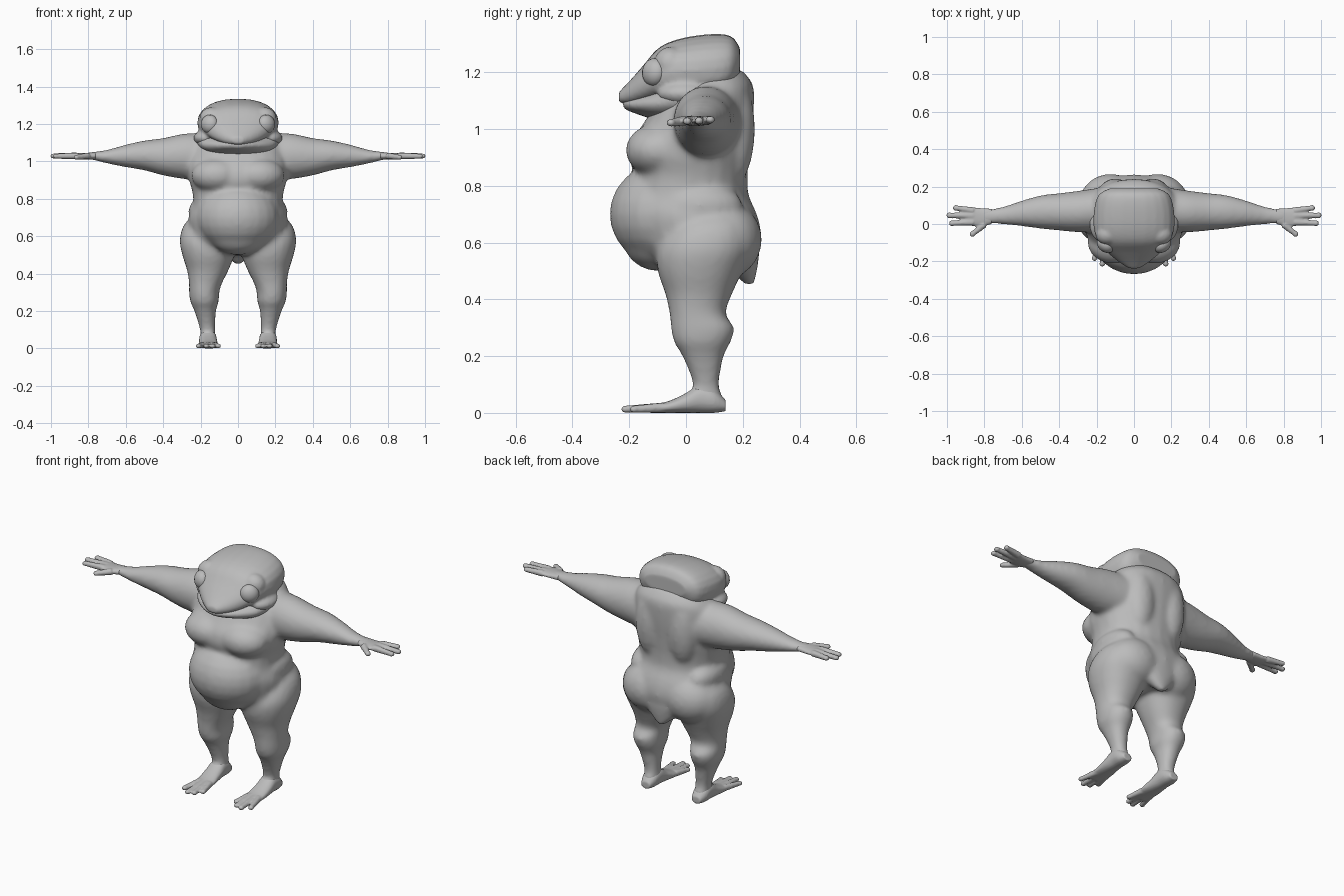
import bpy, bmesh, math
from mathutils import Vector, Matrix

cube = bpy.data.objects.get("Cube")
if cube:
    bpy.data.objects.remove(cube, do_unlink=True)

skin = bpy.data.materials.new("grey skin")
skin.use_nodes = True
skin.diffuse_color = (0.5, 0.5, 0.5, 1)
skin.node_tree.nodes["Principled BSDF"].inputs["Base Color"].default_value = (0.5, 0.5, 0.5, 1)


def smooth_path(rows, steps=3):
    """Catmull-Rom interpolation through rows of numbers."""
    rows = [Vector(r) for r in rows]
    out = []
    for i in range(len(rows) - 1):
        p0, p1, p2 = rows[max(i - 1, 0)], rows[i], rows[i + 1]
        p3 = rows[min(i + 2, len(rows) - 1)]
        for k in range(steps):
            t = k / steps
            out.append(0.5 * (2 * p1 + (p2 - p0) * t + (2 * p0 - 5 * p1 + 4 * p2 - p3) * t * t
                              + (3 * p1 - p0 - 3 * p2 + p3) * t ** 3))
    return out + [rows[-1]]


def loft(bm, rows, axis, side=1, power=2.2, sides=24):
    """Rows are (position, min a, max a, min b, max b) along an axis."""
    rings = []
    for pos, a0, a1, b0, b1 in smooth_path(rows):
        ring = []
        for i in range(sides):
            ang = math.tau * i / sides
            c, s = math.cos(ang), math.sin(ang)
            a = (a0 + a1) / 2 + (a1 - a0) / 2 * math.copysign(abs(c) ** (2 / power), c)
            b = (b0 + b1) / 2 + (b1 - b0) / 2 * math.copysign(abs(s) ** (2 / power), s)
            co = {"x": (pos, a, b), "y": (a, pos, b), "z": (a, b, pos)}[axis]
            ring.append(bm.verts.new((co[0] * side, co[1], co[2])))
        rings.append(ring)
    faces = [bm.faces.new(rings[0]), bm.faces.new(rings[-1])]
    for r, q in zip(rings, rings[1:]):
        for i in range(sides):
            j = (i + 1) % sides
            faces.append(bm.faces.new((r[i], r[j], q[j], q[i])))
    bmesh.ops.recalc_face_normals(bm, faces=faces)


def blob(bm, center, radii, rot=None, segments=24):
    m = Matrix.Translation(center) @ (rot or Matrix()) @ Matrix.Diagonal((*radii, 1))
    bmesh.ops.create_uvsphere(bm, u_segments=segments, v_segments=segments // 2, radius=1, matrix=m)


def digit(bm, start, end, r0, r1, side):
    """Finger or toe: a tapered tube with a rounder tip."""
    a, b = (Vector((p[0] * side, p[1], p[2])) for p in (start, end))
    turn = (b - a).to_track_quat("Z", "Y").to_matrix().to_4x4()
    bmesh.ops.create_cone(bm, cap_ends=True, segments=12, radius1=r0, radius2=r1, depth=(b - a).length,
                          matrix=Matrix.Translation((a + b) / 2) @ turn)
    blob(bm, b, (r1 * 1.25, r1 * 1.25, r1), segments=12)


def finish(name, bm, voxel=0, rounds=0):
    mesh = bpy.data.meshes.new(name)
    bm.to_mesh(mesh)
    bm.free()
    ob = bpy.data.objects.new(name, mesh)
    bpy.context.collection.objects.link(ob)
    if voxel:
        mod = ob.modifiers.new("Blend", "REMESH")
        mod.mode, mod.voxel_size = "VOXEL", voxel
        mod.use_smooth_shade = True
        mod = ob.modifiers.new("Soften", "SMOOTH")
        mod.factor, mod.iterations = 0.5, rounds
    mesh.materials.append(skin)
    mesh.polygons.foreach_set("use_smooth", [True] * len(mesh.polygons))


# Body: torso, belly, neck, tail flap, chest, back folds, limbs
body = bmesh.new()
torso = [(.5, .19, -.08, .2), (.56, .25, -.15, .25), (.63, .26, -.19, .265), (.7, .265, -.2, .25),
         (.77, .24, -.2, .22), (.84, .245, -.185, .217), (.9, .262, -.2, .222), (.96, .268, -.19, .228),
         (1.02, .262, -.15, .235), (1.1, .245, -.1, .24), (1.16, .21, -.05, .235), (1.21, .15, .0, .195)]
loft(body, [(z, -w, w, f, b) for z, w, f, b in torso], "z")
blob(body, (0, -.07, .7), (.225, .2, .185))
blob(body, (0, -.1, .62), (.16, .125, .12))
loft(body, [(.98, -.2, .2, -.14, .2), (1.05, -.2, .2, -.13, .21), (1.12, -.19, .19, -.1, .2)], "z")
loft(body, [(.45, -.015, .015, .21, .24), (.5, -.075, .075, .16, .25), (.57, -.14, .14, .1, .26)], "z")
leg = [(.03, .115, .205, -.02, .13), (.06, .118, .203, -.005, .13), (.1, .122, .203, .025, .116),
       (.2, .118, .233, -.013, .133), (.25, .103, .255, -.043, .158), (.3, .1, .262, -.053, .17),
       (.35, .085, .262, -.058, .14), (.42, .05, .273, -.073, .163), (.5, .02, .298, -.1, .2),
       (.58, .02, .312, -.1, .23), (.66, .06, .29, -.05, .22), (.72, .12, .23, .03, .16)]
arm = [(.15, -.04, .2, .9, 1.15), (.28, -.045, .18, .905, 1.15), (.4, -.035, .165, .925, 1.125),
       (.5, -.025, .153, .952, 1.112), (.6, -.012, .125, .969, 1.09), (.7, -.002, .093, .989, 1.062),
       (.78, .0, .08, 1.009, 1.051), (.82, -.005, .08, 1.012, 1.045)]
for s in (1, -1):
    loft(body, leg, "z", s)
    loft(body, arm, "x", s, 2)
    blob(body, (s * .11, -.095, .925), (.14, .118, .095))
    blob(body, (s * .125, .13, .61), (.16, .138, .14))
    blob(body, (s * .1, .165, 1.0), (.09, .078, .2))
    blob(body, (s * .18, .05, .73), (.085, .15, .08))
finish("body", body, .012, 10)

# Hands and feet
for s, label in ((1, "left"), (-1, "right")):
    hand = bmesh.new()
    loft(hand, [(.76, .0, .082, 1.01, 1.05), (.82, -.015, .085, 1.011, 1.045),
                (.87, -.01, .09, 1.016, 1.044), (.9, .005, .08, 1.02, 1.04)], "x", s)
    for y0, tip in ((.072, (.952, .086, 1.033)), (.045, (.987, .046, 1.029)),
                    (.01, (.973, .004, 1.028)), (-.003, (.863, -.053, 1.022))):
        digit(hand, (.8 if tip[1] < -.01 else .86, y0, 1.03), tip, .018, .0135, s)
    finish(label + "_hand", hand, .006, 2)

    foot = bmesh.new()
    loft(foot, [(-.13, .113, .203, 0, .025), (-.06, .106, .209, 0, .042), (0, .111, .209, 0, .07),
                (.05, .114, .207, 0, .1), (.1, .118, .205, 0, .085), (.14, .133, .187, .006, .045)], "y", s)
    for x0, tip in ((.125, (.106, -.165, .013)), (.14, (.135, -.203, .013)),
                    (.165, (.17, -.213, .013)), (.187, (.211, -.183, .013))):
        digit(foot, (x0, -.08, .019), tip, .018, .013, s)
    finish(label + "_foot", foot, .006, 2)

# Head: skull with brow and cheeks, and jaw below the mouth line
head = bmesh.new()
skull = [(-.237, .03, 1.095, 1.13), (-.2, .085, 1.085, 1.168), (-.15, .145, 1.088, 1.225),
         (-.1, .187, 1.095, 1.283), (-.04, .212, 1.095, 1.313), (.04, .217, 1.085, 1.33),
         (.12, .205, 1.095, 1.335), (.165, .18, 1.13, 1.323), (.19, .13, 1.19, 1.285)]
loft(head, [(y, -w, w, b, t) for y, w, b, t in skull], "y", power=2.25)
for s in (1, -1):
    blob(head, (s * .14, -.055, 1.23), (.066, .058, .06))
    blob(head, (s * .165, .0, 1.125), (.073, .1, .045))
finish("head", head, .009, 4)

jaw = bmesh.new()
chin = [(-.222, .03, 1.075, 1.105), (-.2, .08, 1.063, 1.11), (-.15, .145, 1.045, 1.128), (-.1, .19, 1.03, 1.15),
        (-.04, .218, 1.015, 1.2), (.04, .225, 1.0, 1.23), (.12, .2, 1.0, 1.23)]
loft(jaw, [(y, -w, w, b, t) for y, w, b, t in chin], "y", power=2)
finish("jaw", jaw, .009, 4)

# Eyes
for s, label in ((1, "left"), (-1, "right")):
    eye = bmesh.new()
    facing = Vector((s * .6, -.8, .1)).to_track_quat("Z", "Y").to_matrix().to_4x4()
    blob(eye, (s * .152, -.112, 1.2), (.05, .05, .038), facing)
    finish(label + "_eye", eye)
